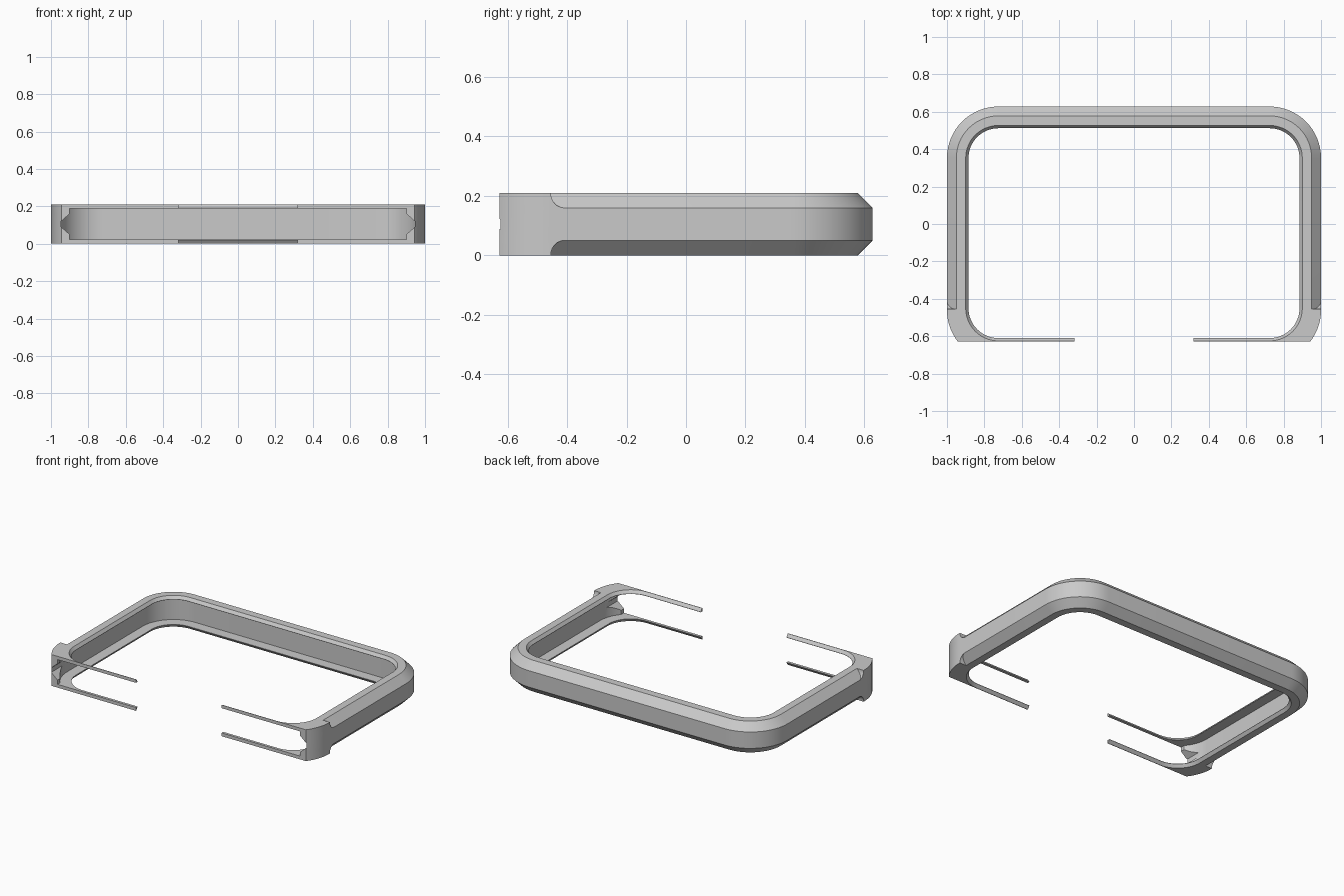
import bpy
import bmesh
from math import sin, cos, asin, pi, radians
from mathutils import Vector

if "Cube" in bpy.data.objects:
    bpy.data.objects.remove(bpy.data.objects["Cube"], do_unlink=True)

H, FRONT, BACK = 0.21, -0.628, 0.628   # height and depth limits
R, CHAMFER, SEG = 0.275, 0.05, 16
LIP = 0.022                            # lip thickness

grey = bpy.data.materials.new("matte grey")
grey.use_nodes = True
COLOUR = (0.59, 0.59, 0.59, 1)
grey.diffuse_color = COLOUR
grey.node_tree.nodes["Principled BSDF"].inputs["Base Color"].default_value = COLOUR


def arc(cx, cy, r, a0, a1):
    return [(cx + r * cos(a0 + (a1 - a0) * i / SEG),
             cy + r * sin(a0 + (a1 - a0) * i / SEG)) for i in range(SEG + 1)]


def mirrored(half):
    """Close a right-hand half outline with its mirror image."""
    return half + [(-x, y) for x, y in reversed(half)]


def loft(name, rings):
    """Solid through rings of equal point count, capped at both ends."""
    bm = bmesh.new()
    rows = [[bm.verts.new(p) for p in ring] for ring in rings]
    n = len(rows[0])
    for a, b in zip(rows, rows[1:]):
        for i in range(n):
            bm.faces.new((a[i], a[(i + 1) % n], b[(i + 1) % n], b[i]))
    bm.faces.new(rows[0][::-1])
    bm.faces.new(rows[-1])
    bmesh.ops.recalc_face_normals(bm, faces=bm.faces)
    mesh = bpy.data.meshes.new(name)
    bm.to_mesh(mesh)
    bm.free()
    mesh.materials.append(grey)
    obj = bpy.data.objects.new(name, mesh)
    bpy.context.collection.objects.link(obj)
    return obj


def stack(name, levels):
    """Loft of flat outlines given as (z, outline)."""
    return loft(name, [[Vector((x, y, z)) for x, y in pts] for z, pts in levels])


def combine(target, tool, operation):
    bpy.context.view_layer.objects.active = target
    mod = target.modifiers.new(operation, "BOOLEAN")
    mod.operation, mod.solver, mod.object = operation, "EXACT", tool
    bpy.ops.object.modifier_apply(modifier=mod.name)
    bpy.data.objects.remove(tool, do_unlink=True)


def outer(inset):
    """Outside outline: round back corners, front corners cut off flat."""
    r, cx, cy = R - inset, 1 - R, -0.46
    front = arc(cx, cy, r, -asin((cy - FRONT) / r), 0)
    return mirrored(front + arc(cx, BACK - R, r, 0, pi / 2))


def opening(grow):
    """Rounded rectangle of the window, grown outwards."""
    r, x = 0.16 + grow, 0.725
    return mirrored(arc(x, -0.45, r, -pi / 2, 0) + arc(x, 0.352, r, 0, pi / 2))


# Chamfered frame body
frame = stack("bumper_frame", [(0, outer(CHAMFER)), (CHAMFER, outer(0)),
                               (H - CHAMFER, outer(0)), (H, outer(CHAMFER))])

# Square-edged front ends, where the chamfer runs out in a curve
ends = stack("front_ends", [(0, outer(0)), (H, outer(0))])
run_out = arc(-0.41, 0, 0.045, pi, pi / 2)
run_out = [(y, z * CHAMFER / 0.045) for y, z in run_out]
side = [(-0.8, -0.1), (-0.455, -0.1)] + run_out
side += [(y, H - z) for y, z in reversed(run_out)] + [(-0.455, 0.3), (-0.8, 0.3)]
limit = loft("end_limit", [[Vector((x, y, z)) for y, z in side] for x in (-1.2, 1.2)])
combine(ends, limit, "INTERSECT")
combine(frame, ends, "UNION")

# Window through both lips, flaring outwards
flare, wide = 0.02, 0.015
combine(frame, stack("window", [(-flare, opening(2 * wide)), (flare, opening(0)),
                                (H - flare, opening(0)), (H + flare, opening(2 * wide))]),
        "DIFFERENCE")

# Deep groove between the lips for the held slab
groove = opening(0.07)
combine(frame, stack("groove", [(LIP, groove), (H - LIP, groove)]), "DIFFERENCE")

# Front opening between the lips, with tapered notches at its sides
front_cut = [(0.9, LIP), (0.9, 0.05), (0.946, 0.09),
             (0.946, 0.12), (0.9, 0.16), (0.9, H - LIP)]
combine(frame, loft("front_cut", [[Vector((x, y, z)) for x, z in mirrored(front_cut)]
                                  for y in (-0.8, -0.5)]), "DIFFERENCE")

# Gap between the front rails
gap = mirrored([(0.318, -0.8), (0.318, -0.5)])
combine(frame, stack("rail_gap", [(-0.1, gap), (0.3, gap)]), "DIFFERENCE")

# Smooth curves, crisp edges
bpy.ops.object.select_all(action="DESELECT")
frame.select_set(True)
bpy.context.view_layer.objects.active = frame
bpy.ops.object.shade_smooth_by_angle(angle=radians(30))
